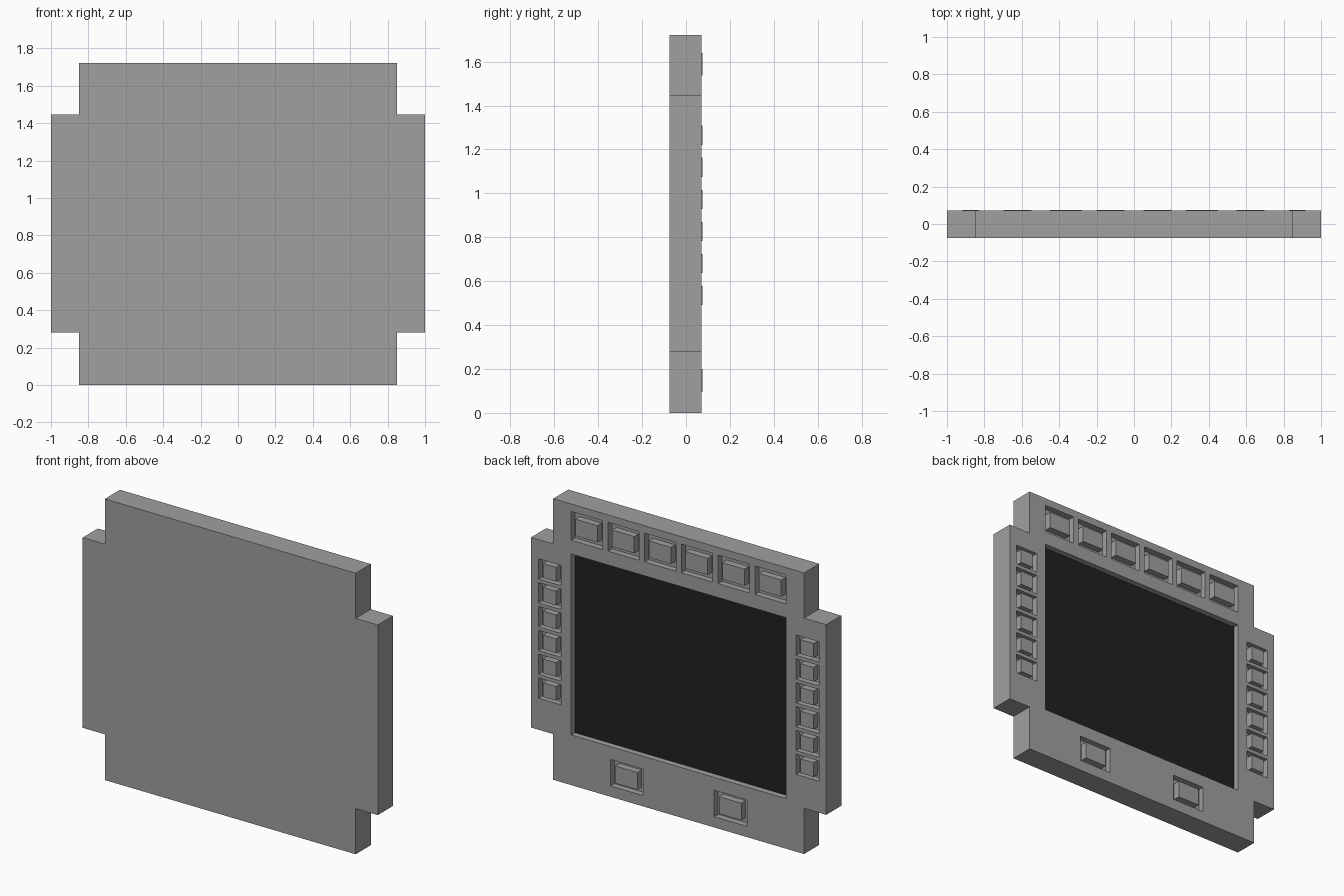
import bpy
import bmesh
from mathutils import Vector

if "Cube" in bpy.data.objects:
    bpy.data.objects.remove(bpy.data.objects["Cube"], do_unlink=True)

FRONT, BACK = -0.075, 0.071     # body faces
FLOOR = BACK - 0.038            # bottom of every recess
KEY_TOP = BACK + 0.004          # keys stand slightly proud


def material(name, value):
    mat = bpy.data.materials.new(name)
    mat.use_nodes = True
    colour = (value, value, value, 1)
    mat.diffuse_color = colour
    mat.node_tree.nodes["Principled BSDF"].inputs["Base Color"].default_value = colour
    return mat


grey = material("housing grey", 0.35)
black = material("screen black", 0.015)


def add_box(bm, x, z, width, height, y0, y1):
    verts = bmesh.ops.create_cube(bm, size=1)["verts"]
    bmesh.ops.scale(bm, vec=Vector((width, y1 - y0, height)), verts=verts)
    bmesh.ops.translate(bm, vec=Vector((x, (y0 + y1) / 2, z)), verts=verts)


def make_object(name, bm, mat):
    bmesh.ops.recalc_face_normals(bm, faces=bm.faces)
    mesh = bpy.data.meshes.new(name)
    bm.to_mesh(mesh)
    bm.free()
    mesh.materials.append(mat)
    obj = bpy.data.objects.new(name, mesh)
    bpy.context.scene.collection.objects.link(obj)
    return obj


# Key groups: name, centres, pocket size, key size
top_keys = [(s * 0.249, 1.588) for s in (-2.5, -1.5, -0.5, 0.5, 1.5, 2.5)]
side_zs = [0.535 + i * 0.146 for i in range(6)]
groups = [
    ("top_key", top_keys, (0.212, 0.176), (0.15, 0.102)),
    ("left_key", [(0.873, z) for z in side_zs], (0.154, 0.124), (0.088, 0.087)),
    ("right_key", [(-0.873, z) for z in side_zs], (0.154, 0.124), (0.088, 0.087)),
    ("bottom_key", [(-0.352, 0.147), (0.352, 0.147)], (0.222, 0.162), (0.15, 0.105)),
]

# Housing: stepped outline extruded through its depth
half = [(0.85, 0), (0.85, 0.28), (1, 0.28), (1, 1.445), (0.85, 1.445), (0.85, 1.722)]
outline = half + [(-x, z) for x, z in reversed(half)]
bm = bmesh.new()
face = bm.faces.new([bm.verts.new((x, FRONT, z)) for x, z in outline])
out = bmesh.ops.extrude_face_region(bm, geom=[face])["geom"]
moved = [v for v in out if isinstance(v, bmesh.types.BMVert)]
bmesh.ops.translate(bm, vec=Vector((0, BACK - FRONT, 0)), verts=moved)
housing = make_object("housing", bm, grey)

# Cutter: the screen opening and all key pockets
bm = bmesh.new()
add_box(bm, 0, 0.861, 1.456, 1.108, FLOOR, BACK + 0.1)
for name, centres, pocket, key in groups:
    for x, z in centres:
        add_box(bm, x, z, *pocket, FLOOR, BACK + 0.1)
cutter = make_object("recess_cutter", bm, grey)
cutter.hide_render = True

# Apply the cut and drop the cutter
cut = housing.modifiers.new("recesses", "BOOLEAN")
cut.operation = "DIFFERENCE"
cut.solver = "EXACT"
cut.object = cutter
bpy.context.view_layer.update()
evaluated = housing.evaluated_get(bpy.context.evaluated_depsgraph_get())
cut_mesh = bpy.data.meshes.new_from_object(evaluated)
housing.modifiers.clear()
housing.data = cut_mesh
bpy.data.objects.remove(cutter, do_unlink=True)

# Screen panel on the recess floor
bm = bmesh.new()
add_box(bm, 0, 0.861, 1.454, 1.106, FLOOR - 0.002, FLOOR + 0.003)
make_object("screen", bm, black)

# Keys
for name, centres, pocket, key in groups:
    for number, (x, z) in enumerate(centres, 1):
        bm = bmesh.new()
        add_box(bm, x, z, *key, FLOOR - 0.002, KEY_TOP)
        make_object(f"{name}_{number}", bm, grey)
